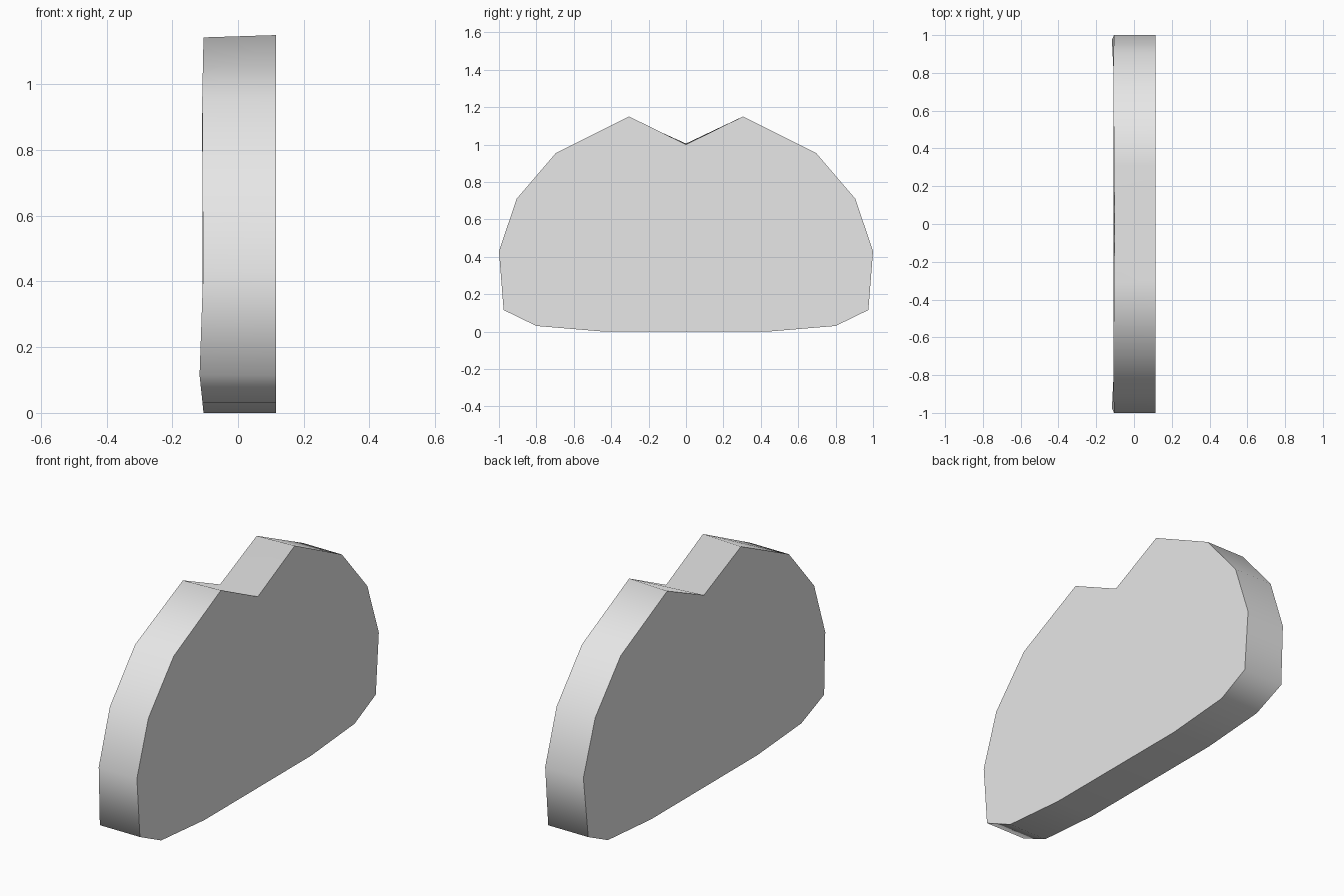
import bpy
import bmesh
import math

cube = bpy.data.objects.get("Cube")
if cube:
    bpy.data.objects.remove(cube)

# Single plain grey
grey = bpy.data.materials.new("plain grey")
grey.use_nodes = True
colour = (0.8, 0.8, 0.8, 1)
grey.diffuse_color = colour
grey.node_tree.nodes["Principled BSDF"].inputs["Base Color"].default_value = colour

# Half outline from the base up to the peak: y, z, and x of the uneven side
half = [
    (0.44, 0.0, -0.105), (0.80, 0.03, -0.108), (0.975, 0.115, -0.117),
    (1.0, 0.43, -0.106), (0.905, 0.71, -0.108), (0.695, 0.955, -0.109),
    (0.305, 1.15, -0.105),
]
flat_x = 0.115
notch = (0.0, 1.0, -0.104)
outline = half + [notch] + [(-y, z, x) for y, z, x in reversed(half)]


def uneven_height(y, z):
    """The peaks sit slightly lower and the notch slightly higher here."""
    if z > 1.1:
        return z - 0.007
    return z + 0.005 if y == 0 else z


# Notched slab: two caps joined by a rim
bm = bmesh.new()
flat = [bm.verts.new((flat_x, y, z)) for y, z, x in outline]
uneven = [bm.verts.new((x, y, uneven_height(y, z))) for y, z, x in outline]
bm.faces.new(flat)
bm.faces.new(list(reversed(uneven)))
for i in range(len(outline)):
    j = (i + 1) % len(outline)
    bm.faces.new((flat[i], uneven[i], uneven[j], flat[j]))
bmesh.ops.recalc_face_normals(bm, faces=bm.faces)

mesh = bpy.data.meshes.new("notched_slab")
bm.to_mesh(mesh)
bm.free()
mesh.materials.append(grey)
slab = bpy.data.objects.new("notched_slab", mesh)
bpy.context.collection.objects.link(slab)

# Smooth rim, sharp cap borders
bpy.ops.object.select_all(action="DESELECT")
slab.select_set(True)
bpy.context.view_layer.objects.active = slab
bpy.ops.object.shade_smooth_by_angle(angle=math.radians(75))
